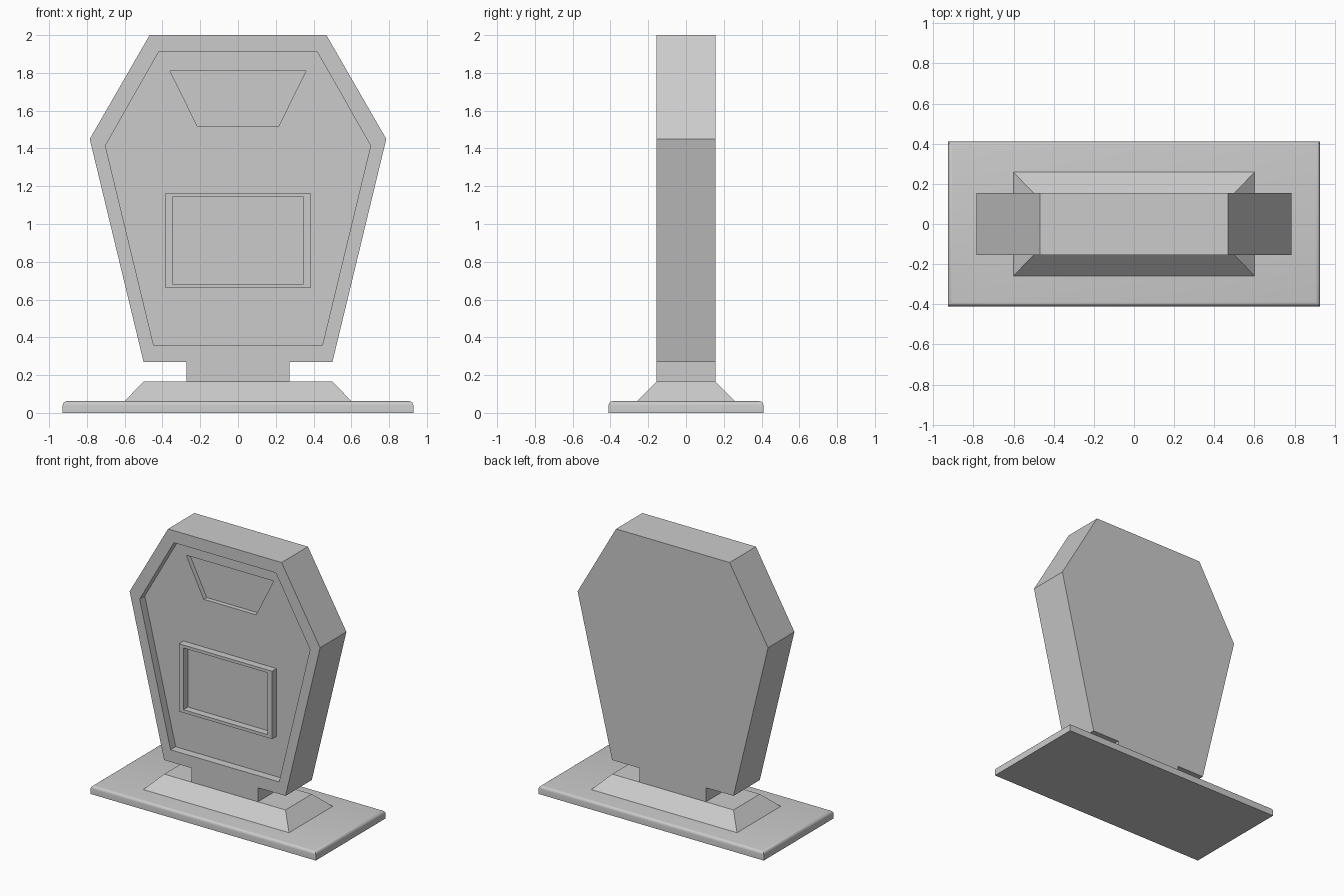
import bpy, bmesh

if "Cube" in bpy.data.objects:
    bpy.data.objects.remove(bpy.data.objects["Cube"])

FRONT, BACK = -0.155, 0.155


def new_object(name, bm):
    bmesh.ops.recalc_face_normals(bm, faces=bm.faces)
    mesh = bpy.data.meshes.new(name)
    bm.to_mesh(mesh)
    bm.free()
    obj = bpy.data.objects.new(name, mesh)
    bpy.context.collection.objects.link(obj)
    return obj


def prism(name, half, y0, y1):
    """Extrude a left-right symmetric outline; half lists (x, z) bottom to top."""
    outline = half + [(-x, z) for x, z in reversed(half)]
    bm = bmesh.new()
    face = bm.faces.new([bm.verts.new((x, y0, z)) for x, z in outline])
    ext = bmesh.ops.extrude_face_region(bm, geom=[face])
    verts = [v for v in ext["geom"] if isinstance(v, bmesh.types.BMVert)]
    bmesh.ops.translate(bm, verts=verts, vec=(0, y1 - y0, 0))
    return new_object(name, bm)


def tapered_block(name, bottom, top, z0, z1):
    """Box whose top has its own (half x, half y) size."""
    bm = bmesh.new()
    bmesh.ops.create_cube(bm, size=2)
    for v in bm.verts:
        hx, hy = top if v.co.z > 0 else bottom
        v.co = (v.co.x * hx, v.co.y * hy, z1 if v.co.z > 0 else z0)
    return new_object(name, bm)


def cut(obj, cutter):
    cutter.hide_render = True
    mod = obj.modifiers.new("recess", "BOOLEAN")
    mod.operation, mod.solver, mod.object = "DIFFERENCE", "EXACT", cutter
    bpy.context.view_layer.objects.active = obj
    bpy.ops.object.modifier_apply(modifier=mod.name)
    bpy.data.objects.remove(cutter)


# Base slab with rounded top rim
base = tapered_block("base_slab", (0.928, 0.41), (0.928, 0.41), 0, 0.062)
bm = bmesh.new()
bm.from_mesh(base.data)
rim = [e for e in bm.edges if all(v.co.z > 0.05 for v in e.verts)]
bmesh.ops.bevel(bm, geom=rim, offset=0.022, segments=4, profile=0.5, affect="EDGES")
bm.to_mesh(base.data)
bm.free()
bpy.ops.object.select_all(action="DESELECT")
base.select_set(True)
bpy.context.view_layer.objects.active = base
bpy.ops.object.shade_smooth_by_angle()

# Sloped plinth and neck
tapered_block("plinth", (0.603, 0.26), (0.5, 0.155), 0.06, 0.165)
tapered_block("neck", (0.273, 0.155), (0.273, 0.155), 0.165, 0.27)

# Upright slab with a sunken front panel and a deeper trapezoid pocket
FLOOR = FRONT + 0.06
body = prism("upright_slab", [(0.5, 0.27), (0.785, 1.45), (0.468, 2.0)], FRONT, BACK)
cut(body, prism("panel_cutter", [(0.447, 0.36), (0.702, 1.415), (0.42, 1.91)],
                FRONT - 0.1, FLOOR))
cut(body, prism("pocket_cutter", [(0.216, 1.52), (0.36, 1.81)],
                FRONT - 0.1, FLOOR + 0.035))

# Raised rectangular frame on the panel
frame = prism("plaque_frame", [(0.384, 0.66), (0.384, 1.165)], FRONT + 0.007, FLOOR)
cut(frame, prism("frame_cutter", [(0.347, 0.683), (0.347, 1.143)],
                 FRONT - 0.1, FLOOR + 0.1))
